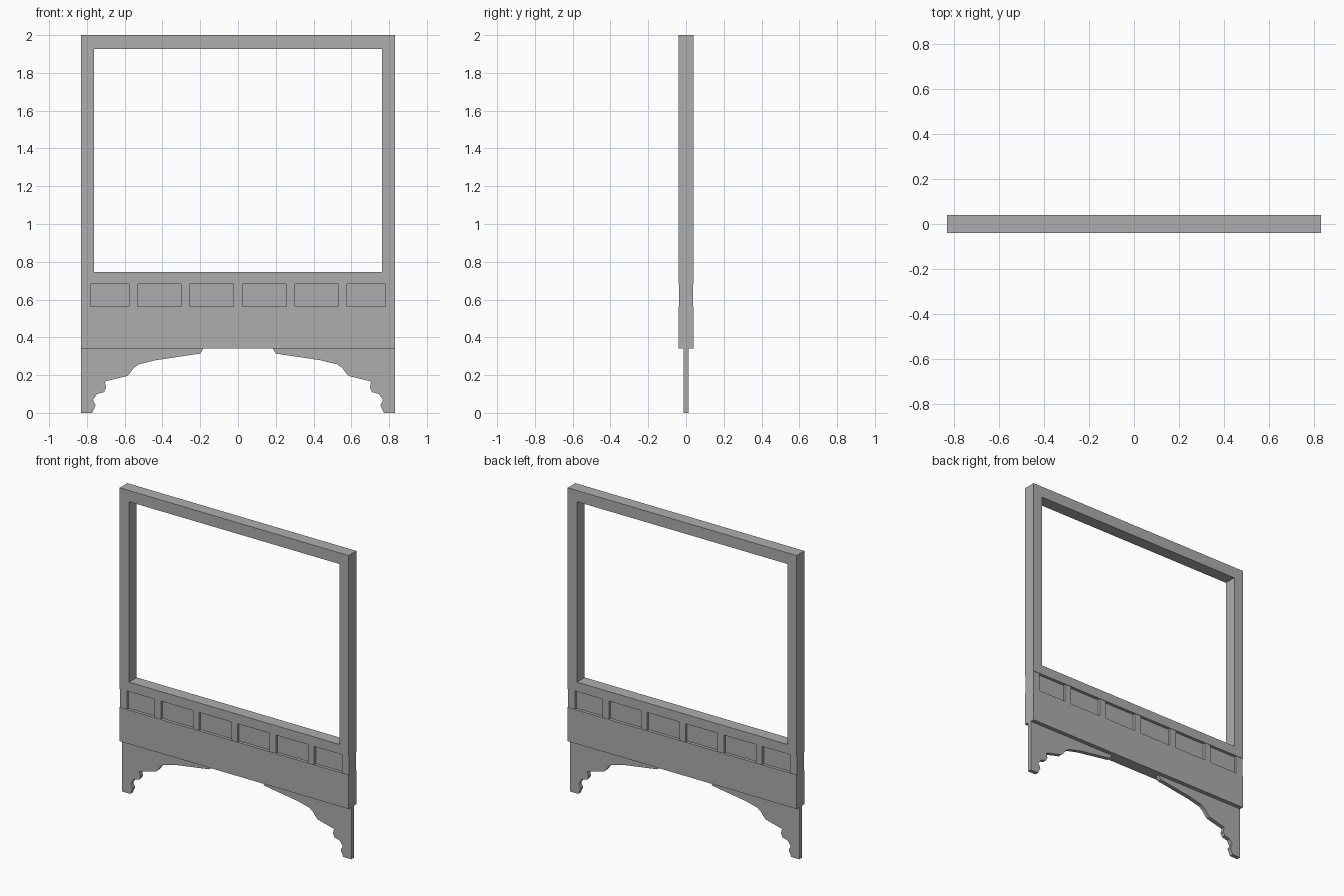
import bpy
import bmesh

cube = bpy.data.objects.get("Cube")
if cube:
    bpy.data.objects.remove(cube, do_unlink=True)

grey = bpy.data.materials.new("plain grey")
grey.use_nodes = True
colour = (0.42, 0.42, 0.42, 1)
grey.diffuse_color = colour
grey.node_tree.nodes["Principled BSDF"].inputs["Base Color"].default_value = colour

HALF_W, HALF_D = 0.83, 0.04
OPENING = 0.762


def finish(name, bm):
    bmesh.ops.recalc_face_normals(bm, faces=bm.faces)
    mesh = bpy.data.meshes.new(name)
    bm.to_mesh(mesh)
    bm.free()
    mesh.materials.append(grey)
    obj = bpy.data.objects.new(name, mesh)
    bpy.context.collection.objects.link(obj)
    return obj


def box(name, x0, x1, z0, z1, depth=HALF_D):
    """Box centred on y = 0, with the given half depth."""
    bm = bmesh.new()
    bmesh.ops.create_cube(bm, size=1)
    for v in bm.verts:
        v.co.x = x0 if v.co.x < 0 else x1
        v.co.y = -depth if v.co.y < 0 else depth
        v.co.z = z0 if v.co.z < 0 else z1
    return finish(name, bm)


def extrude_profile(name, points, depth):
    """Solid made from an x-z outline, centred on y = 0."""
    bm = bmesh.new()
    face = bm.faces.new([bm.verts.new((x, -depth, z)) for x, z in points])
    result = bmesh.ops.extrude_face_region(bm, geom=[face])
    verts = [g for g in result["geom"] if isinstance(g, bmesh.types.BMVert)]
    bmesh.ops.translate(bm, verts=verts, vec=(0, 2 * depth, 0))
    return finish(name, bm)


# Upper open frame
box("top_rail", -HALF_W, HALF_W, 1.927, 2.0)
box("right_post", -HALF_W, -OPENING, 0.745, 1.927)
box("left_post", OPENING, HALF_W, 0.745, 1.927)

# Solid rails above and below the panelled band
box("middle_rail", -HALF_W, HALF_W, 0.683, 0.745)
box("lower_rail", -HALF_W, HALF_W, 0.34, 0.562)

# Recessed panels divided by short uprights
box("recessed_panels", -HALF_W + 0.002, HALF_W - 0.002, 0.562, 0.683, 0.02)
uprights = [(-HALF_W, -0.78), (-0.578, -0.532), (-0.302, -0.256)]
for i, (x0, x1) in enumerate(uprights):
    box(f"right_upright_{i + 1}", x0, x1, 0.562, 0.683, 0.037)
    box(f"left_upright_{i + 1}", -x1, -x0, 0.562, 0.683, 0.037)
box("centre_upright", -0.023, 0.023, 0.562, 0.683, 0.037)

# Scrolled brackets at the foot
outline = [(0.83, 0), (0.772, 0), (0.754, 0.04), (0.768, 0.068), (0.747, 0.1),
           (0.71, 0.11), (0.698, 0.132), (0.705, 0.166), (0.588, 0.195),
           (0.575, 0.207), (0.55, 0.24), (0.525, 0.257), (0.44, 0.278),
           (0.2, 0.314), (0.185, 0.34), (0.83, 0.34)]
extrude_profile("left_bracket", outline, 0.013)
extrude_profile("right_bracket", [(-x, z) for x, z in outline], 0.013)
